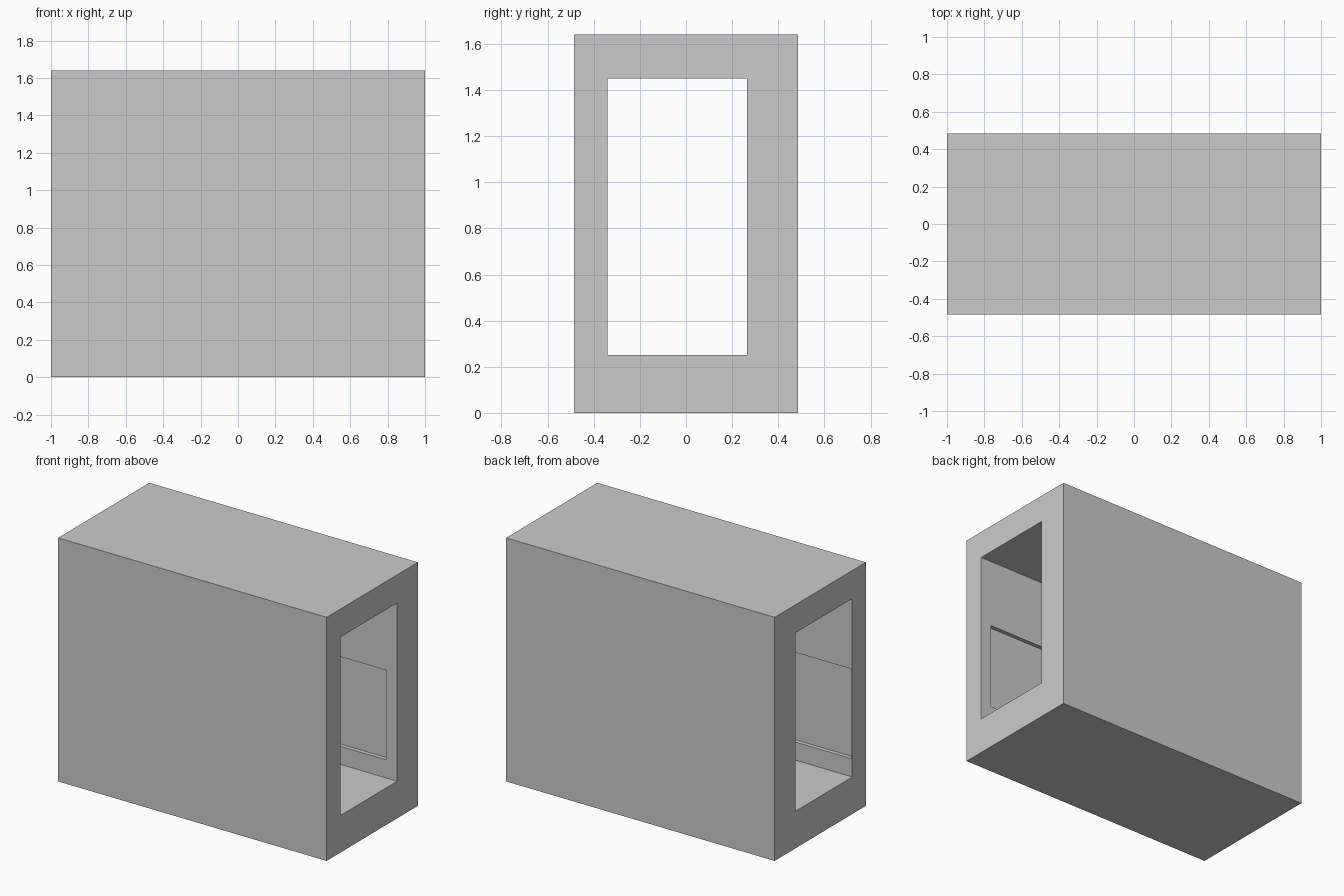
import bpy

if "Cube" in bpy.data.objects:
    bpy.data.objects.remove(bpy.data.objects["Cube"])


def box(name, x, y, z):
    """Axis-aligned box from (min, max) ranges."""
    bpy.ops.mesh.primitive_cube_add(size=1)
    ob = bpy.context.object
    ob.name = name
    for i, (a, b) in enumerate((x, y, z)):
        for v in ob.data.vertices:
            v.co[i] = a if v.co[i] < 0 else b
    return ob


def cut(target, cutter):
    """Subtract a hidden cutter with a live boolean."""
    cutter.hide_render = True
    cutter.display_type = 'WIRE'
    mod = target.modifiers.new(cutter.name, 'BOOLEAN')
    mod.operation = 'DIFFERENCE'
    mod.solver = 'EXACT'
    mod.object = cutter


# Opening that runs through the length, slightly off centre
Y0, Y1 = -0.34, 0.265
DEPTH = 0.028

# Outer block
housing = box("housing", (-1, 1), (-0.485, 0.485), (0, 1.64))

# Through opening
cut(housing, box("opening_cutter", (-1.2, 1.2), (Y0, Y1), (0.25, 1.45)))

# Shallow recess in both inner side walls
cut(housing, box("recess_cutter", (-0.995, 0.918),
                 (Y0 - DEPTH, Y1 + DEPTH), (0.372, 0.975)))
